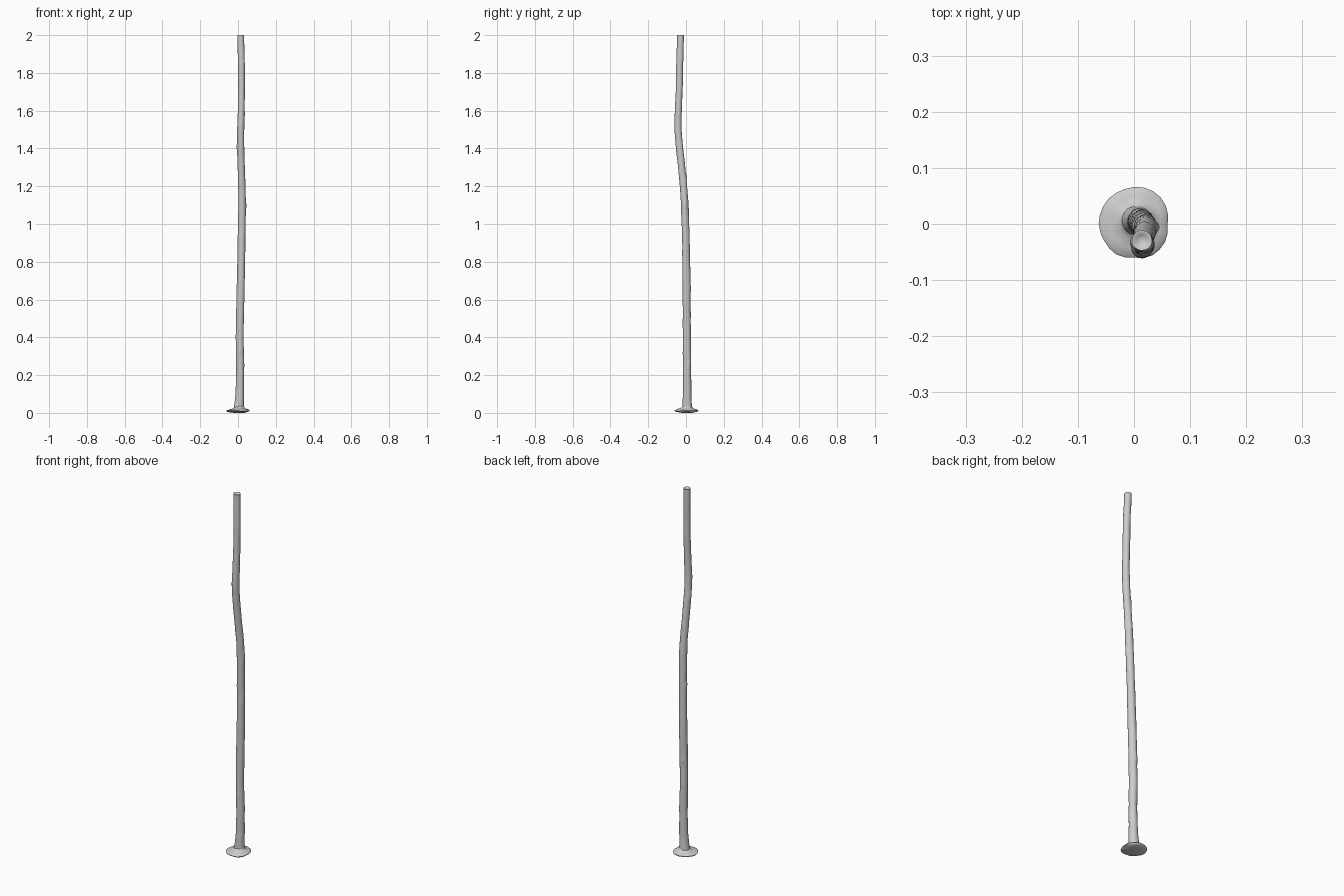
import bpy, bmesh, math
from mathutils import Vector, noise

if "Cube" in bpy.data.objects:
    bpy.data.objects.remove(bpy.data.objects["Cube"])

SIDES = 24

def loft(name, rings, cap_start=True, cap_end=True):
    """Skin a list of closed rings of points into one object."""
    bm = bmesh.new()
    loops = [[bm.verts.new(p) for p in ring] for ring in rings]
    for a, b in zip(loops, loops[1:]):
        for i in range(SIDES):
            j = (i + 1) % SIDES
            bm.faces.new((a[i], a[j], b[j], b[i]))
    if cap_start:
        bm.faces.new(loops[0][::-1])
    if cap_end:
        bm.faces.new(loops[-1])
    bmesh.ops.recalc_face_normals(bm, faces=bm.faces)
    mesh = bpy.data.meshes.new(name)
    bm.to_mesh(mesh)
    bm.free()
    obj = bpy.data.objects.new(name, mesh)
    bpy.context.collection.objects.link(obj)
    bpy.context.view_layer.objects.active = obj
    obj.select_set(True)
    bpy.ops.object.shade_smooth_by_angle(angle=math.radians(45))
    obj.select_set(False)
    return obj

def sample(keys, z):
    """Smoothly blend between key rows of (z, value, value, value)."""
    for a, b in zip(keys, keys[1:]):
        if z <= b[0]:
            t = (z - a[0]) / (b[0] - a[0])
            return [p + (q - p) * t for p, q in zip(a[1:], b[1:])]
    return keys[-1][1:]

def smooth_sample(keys, z):
    rows = [sample(keys, min(2, max(0.01, z + d))) for d in (-.03, 0, .03)]
    return [sum(c) / 3 for c in zip(*rows)]

# Stem: height, centre x, centre y, radius
stem = [(0.01, .007, .006, .024), (.1, .009, .006, .022), (.2, .012, .006, .021),
        (.35, .009, .005, .021), (.5, .010, .004, .021), (.7, .015, .003, .021),
        (.9, .019, .000, .020), (1.1, .022, -.006, .020), (1.2, .020, -.013, .0195),
        (1.3, .017, -.023, .019), (1.4, .014, -.034, .019), (1.5, .014, -.043, .019),
        (1.6, .017, -.041, .018), (1.7, .018, -.036, .018), (1.85, .018, -.033, .018),
        (2.0, .014, -.029, .018)]
# Knots: height, angle in degrees
knots = [(1.83, 250), (1.58, 20), (1.41, 170), (1.1, 5), (.93, 190), (.66, 70),
         (.52, 100), (.32, 260), (.25, 20), (1.25, 90)]

rings = []
N = 130
for k in range(N + 1):
    z = .01 + 1.99 * k / N
    cx, cy, r = smooth_sample(stem, z)
    ring = []
    for i in range(SIDES):
        a = math.tau * i / SIDES
        d = Vector((math.cos(a), math.sin(a), 0))
        bump = .0013 * noise.noise(Vector((d.x * 1.2, d.y * 1.2, z * 14)))
        for kz, ka in knots:
            gap = abs((math.degrees(a) - ka + 180) % 360 - 180)
            bump += .004 * math.exp(-((z - kz) / .012) ** 2 - (gap / 25) ** 2)
        # root swelling, strongest to the left
        bump += (.003 - .007 * min(0, d.x)) * math.exp(-z / .045)
        q = r + bump
        ring.append((cx + d.x * q, cy + d.y * q, z))
    rings.append(ring)
# slightly sunken cut end
for f, z in ((.8, 2.0), (.55, 1.996), (.2, 1.994)):
    rings.append([(cx + (x - cx) * f, cy + (y - cy) * f, z) for x, y, _ in rings[N]])
loft("stem", rings, cap_start=False)

# Root plate: outline as (angle, radius), lumpy top, shallow underside
outline = [(0, .060), (15, .063), (40, .067), (70, .068), (110, .064), (135, .064),
           (160, .063), (180, .063), (210, .061), (240, .063), (270, .060),
           (300, .065), (330, .064), (360, .060)]

def plate_ring(f, z, lump):
    ring = []
    for i in range(SIDES):
        a = math.tau * i / SIDES
        rim = sample(outline, math.degrees(a))[0]
        x0, y0 = .007 + .022 * math.cos(a), .006 + .022 * math.sin(a)
        x = x0 + (rim * math.cos(a) - x0) * f
        y = y0 + (rim * math.sin(a) - y0) * f
        n = noise.noise(Vector((x * 40, y * 40, 3)))
        ring.append((x, y, max(0, z + lump * n)))
    return ring

loft("root_plate", [plate_ring(-.5, .0, 0), plate_ring(.2, .001, .002),
                    plate_ring(.65, .004, .004), plate_ring(.95, .008, .004),
                    plate_ring(1, .012, .004), plate_ring(.9, .016, .004),
                    plate_ring(.6, .019, .005), plate_ring(.3, .023, .004),
                    plate_ring(.1, .032, .003), plate_ring(-.1, .045, 0)])
